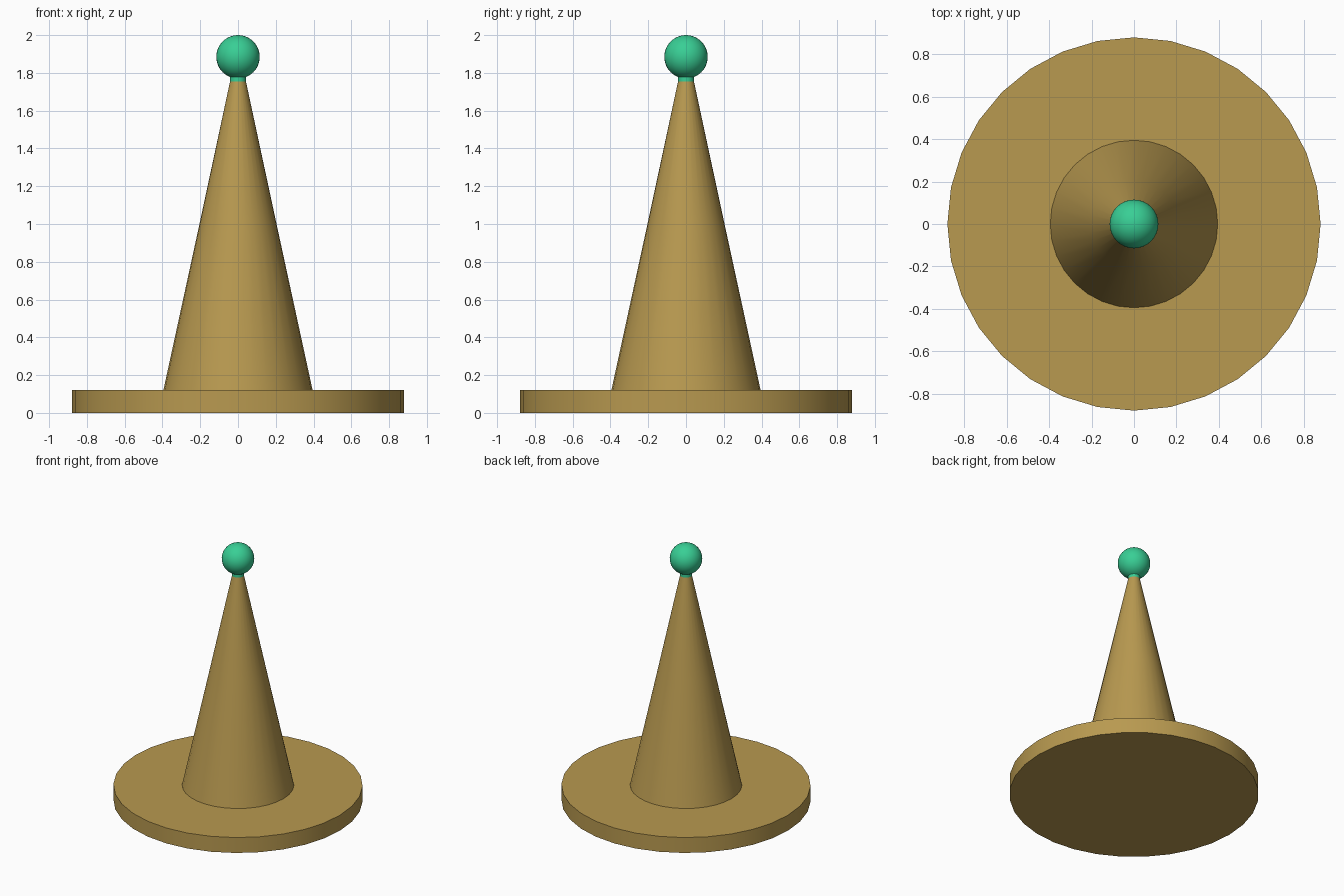
import bpy, bmesh
from math import sin, cos, pi, radians

if "Cube" in bpy.data.objects:
    bpy.data.objects.remove(bpy.data.objects["Cube"])


def material(name, rgb):
    m = bpy.data.materials.new(name)
    m.diffuse_color = (*rgb, 1)
    m.use_nodes = True
    m.node_tree.nodes["Principled BSDF"].inputs["Base Color"].default_value = m.diffuse_color
    return m


def lathe(name, profile, sides, mat, angle=35):
    """Revolve (radius, z) points around z; radius 0 makes a pole."""
    bm = bmesh.new()
    rings = []
    for r, z in profile:
        n = sides if r > 0 else 1
        rings.append([bm.verts.new((r * cos(2 * pi * i / sides), r * sin(2 * pi * i / sides), z))
                      for i in range(n)])
    for a, b in zip(rings, rings[1:]):
        for i in range(sides):
            j = (i + 1) % sides
            quad = [a[i % len(a)], a[j % len(a)], b[j % len(b)], b[i % len(b)]]
            bm.faces.new(list(dict.fromkeys(quad)))
    # close open ends
    for ring in (rings[0], rings[-1]):
        if len(ring) > 1:
            bm.faces.new(ring)
    bmesh.ops.recalc_face_normals(bm, faces=bm.faces[:])
    me = bpy.data.meshes.new(name)
    bm.to_mesh(me)
    bm.free()
    me.materials.append(mat)
    ob = bpy.data.objects.new(name, me)
    bpy.context.collection.objects.link(ob)
    bpy.ops.object.select_all(action='DESELECT')
    ob.select_set(True)
    bpy.context.view_layer.objects.active = ob
    bpy.ops.object.shade_smooth_by_angle(angle=radians(angle))
    return ob


gold = material("gold", (0.48, 0.32, 0.08))
green = material("green", (0.04, 0.62, 0.30))

# Flat round base and tapering cone, one continuous body
lathe("base_and_cone", [(0.88, 0), (0.88, 0.12), (0.395, 0.12), (0.204, 1.0), (0.042, 1.755)],
      32, gold)

# Ball on a short neck
R, C = 0.115, 1.885
start = 0.37  # polar angle where the neck meets the ball
ball = [(R * sin(t), C - R * cos(t))
        for t in (start + (pi - start) * k / 20 for k in range(20))]
lathe("ball_finial", [(0.042, 1.752)] + ball + [(0, C + R)], 32, green, 60)
